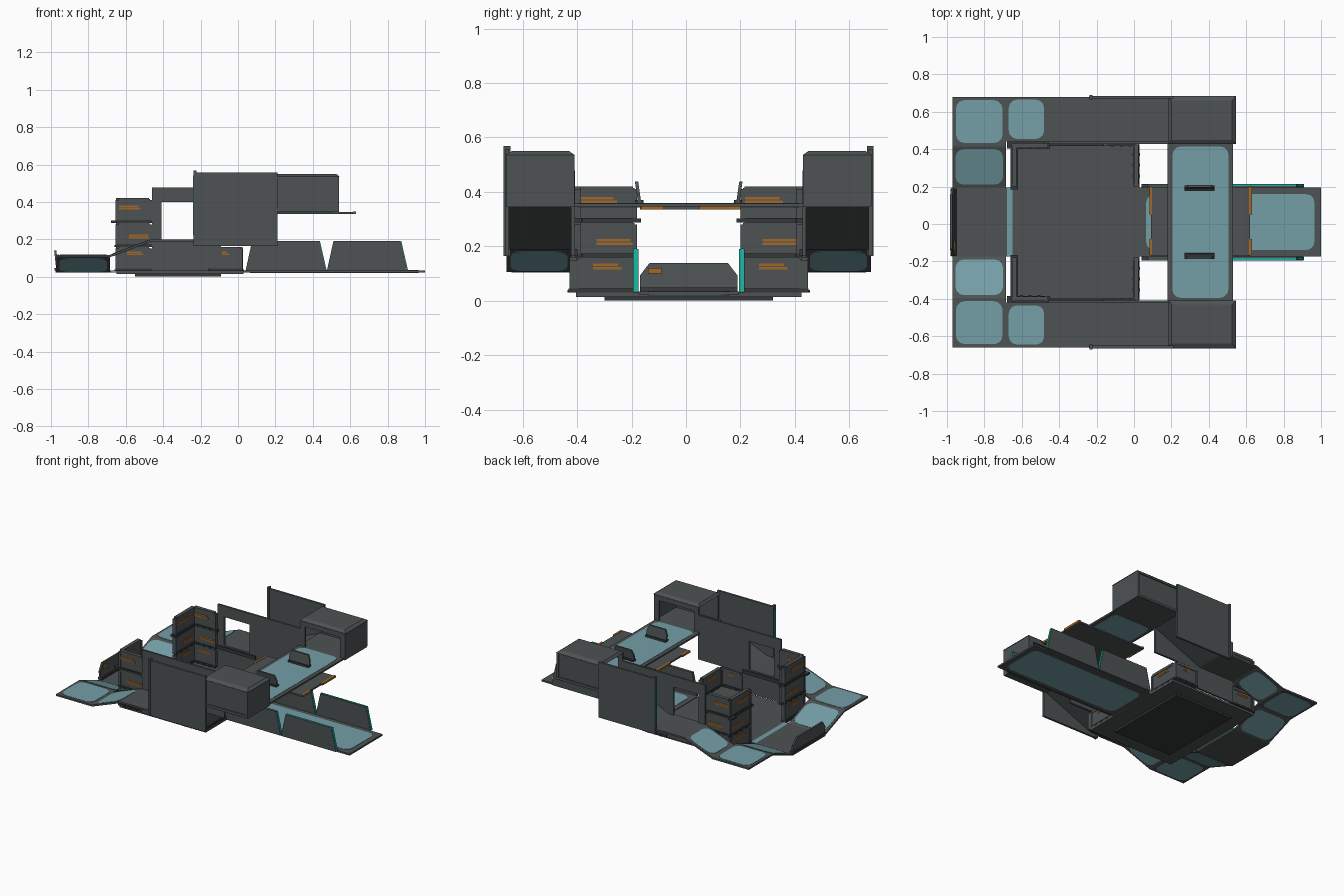
import bpy, math
from mathutils import Vector

if "Cube" in bpy.data.objects:
    bpy.data.objects.remove(bpy.data.objects["Cube"])

def mat(name, r, g, b):
    m = bpy.data.materials.new(name)
    m.diffuse_color = (r, g, b, 1)
    m.use_nodes = True
    m.node_tree.nodes["Principled BSDF"].inputs["Base Color"].default_value = m.diffuse_color
    return m

GREY = mat("grey_metal", 0.075, 0.085, 0.088)
DARK = mat("dark_trim", 0.035, 0.038, 0.04)
PANEL = mat("pale_blue_panel", 0.175, 0.345, 0.385)
ORANGE = mat("orange_strip", 0.36, 0.14, 0.02)
TEAL = mat("teal_light", 0.01, 0.42, 0.34)
CY = 0.01   # symmetry line in y

def mesh(name, verts, faces, m):
    me = bpy.data.meshes.new(name)
    me.from_pydata([tuple(v) for v in verts], [], faces)
    me.materials.append(m)
    ob = bpy.data.objects.new(name, me)
    bpy.context.collection.objects.link(ob)
    # make normals point outward
    import bmesh
    bm = bmesh.new()
    bm.from_mesh(me)
    bmesh.ops.recalc_face_normals(bm, faces=bm.faces)
    bm.to_mesh(me)
    bm.free()
    return ob

def loft(name, a, b, m):
    n = len(a)
    faces = [list(range(n)), list(range(n, 2 * n))]
    faces += [[i, (i + 1) % n, n + (i + 1) % n, n + i] for i in range(n)]
    return mesh(name, list(a) + list(b), faces, m)

def box(name, x0, x1, y0, y1, z0, z1, m=GREY):
    r = [(x0, y0), (x1, y0), (x1, y1), (x0, y1)]
    return loft(name, [(x, y, z0) for x, y in r], [(x, y, z1) for x, y in r], m)

def prism_y(name, pts, y0, y1, m=GREY):
    return loft(name, [(x, y0, z) for x, z in pts], [(x, y1, z) for x, z in pts], m)

def prism_x(name, pts, x0, x1, m=GREY):
    return loft(name, [(x0, y, z) for y, z in pts], [(x1, y, z) for y, z in pts], m)

def plate(name, x0, x1, y0, y1, zf, t=0.012, inset=None):
    """Walk plate whose height is zf(x, y); optional rounded panel on both faces."""
    r = [(x0, y0), (x1, y0), (x1, y1), (x0, y1)]
    loft(name, [(x, y, zf(x, y) - t) for x, y in r], [(x, y, zf(x, y)) for x, y in r], GREY)
    if inset:
        lo, hi = (x0 + inset, min(y0, y1) + inset), (x1 - inset, max(y0, y1) - inset)
        rad, pts = 0.045, []
        for cx, cy, a0 in ((hi[0] - rad, hi[1] - rad, 0), (lo[0] + rad, hi[1] - rad, 90),
                           (lo[0] + rad, lo[1] + rad, 180), (hi[0] - rad, lo[1] + rad, 270)):
            for k in range(4):
                a = math.radians(a0 + 30 * k)
                pts.append((cx + rad * math.cos(a), cy + rad * math.sin(a)))
        loft(name + "_panel", [(x, y, zf(x, y) - t - 0.002) for x, y in pts],
             [(x, y, zf(x, y) + 0.002) for x, y in pts], PANEL)

def flat(z):
    return lambda x, y: z

def barricade(name, along, c, a0, a1, z0, strip):
    """One wall segment 0.13 high, running along x or y at offset c."""
    def b(part, u0, u1, w, z0, z1, m):
        if along == 'x':
            box(name + part, u0, u1, c - w, c + w, z0, z1, m)
        else:
            box(name + part, c - w, c + w, u0, u1, z0, z1, m)
    L = a1 - a0
    b("_body", a0 + 0.01, a1 - 0.01, 0.009, z0, z0 + 0.125, GREY)
    b("_sill", a0, a1, 0.016, z0, z0 + 0.014, DARK)
    b("_cap", a0 + 0.015, a1 - 0.015, 0.013, z0 + 0.112, z0 + 0.13, GREY)
    for u in (a0, a1 - 0.015):
        b("_post", u, u + 0.015, 0.014, z0, z0 + 0.12, GREY)
    for k in (0.25, 0.5, 0.75):
        b("_bolt", a0 + k * L - 0.008, a0 + k * L + 0.008, 0.02, z0, z0 + 0.01, DARK)
    for dz in (0, 0.012):
        b("_strip", a0 + strip[0] * L, a0 + strip[1] * L - dz, 0.0115,
          z0 + strip[2] + dz, z0 + strip[2] + dz + 0.009, ORANGE)

def shield(name, along, c, mid, w, z0, h, lean):
    """Leaning guard board with cut top corners and a bulky foot."""
    pr = [(-w, 0), (w, 0), (w, h * .55), (w * .8, h), (-w * .8, h), (-w, h * .55)]
    def P(u, z, d):
        off = c + d + lean * z / h
        return (mid + u, off, z0 + z) if along == 'x' else (off, mid + u, z0 + z)
    loft(name, [P(u, z, -0.006) for u, z in pr], [P(u, z, 0.006) for u, z in pr], GREY)
    ft = [(-w, 0), (w, 0), (w, 0.014), (-w, 0.014)]
    loft(name + "_foot", [P(u, z, -0.015) for u, z in ft], [P(u, z, 0.015) for u, z in ft], DARK)

# Central floor
box("base_floor", -0.65, 0.03, -0.405, 0.425, 0.014, 0.03)
box("under_slab", -0.55, -0.09, -0.30, 0.32, 0.0, 0.016, DARK)

# Long low walkway to the right
plate("low_walkway", 0.03, 1.0, -0.175, 0.195, flat(0.034), 0.012, 0.035)
# Left floor with guard board
plate("left_floor", -0.975, -0.68, -0.175, 0.195, flat(0.034))
box("left_floor_light_step", -0.685, -0.65, -0.175, 0.195, 0.022, 0.034, PANEL)
shield("left_guard", 'y', -0.965, CY, 0.18, 0.034, 0.105, -0.012)
box("left_guard_strip", -0.966, -0.958, -0.14, -0.09, 0.10, 0.12, ORANGE)

# High bridge with flat wall sections slung beneath it
plate("bridge", 0.18, 0.53, CY - 0.43, CY + 0.43, flat(0.357), 0.012, 0.025)
box("bridge_wing", 0.09, 0.62, -0.17, 0.195, 0.335, 0.347)
for x in (0.082, 0.615):
    box("bridge_wing_strip", x, x + 0.015, -0.165, -0.08, 0.335, 0.349, ORANGE)
    box("bridge_wing_strip", x, x + 0.015, 0.05, 0.20, 0.335, 0.349, ORANGE)

for s, side in ((1, "back"), (-1, "front")):
    def Y(v):
        return CY + s * v

    # Low walkway side walls with lit edges
    for x in (0.04, 0.475):
        pr = [(x, 0.03), (x + 0.035, 0.19), (x + 0.395, 0.19), (x + 0.43, 0.03)]
        prism_y(side + "_walkway_wall", pr, Y(0.185), Y(0.205))
        prism_y(side + "_wall_end_light", [(x + 0.43, 0.034), (x + 0.395, 0.188),
                (x + 0.398, 0.191), (x + 0.434, 0.034)], Y(0.187), Y(0.203), TEAL)
    box(side + "_wall_top_light", 0.51, 0.87, Y(0.192), Y(0.202), 0.189, 0.192, TEAL)
    shield(side + "_bridge_guard", 'x', Y(0.18), 0.35, 0.08, 0.357, 0.082, s * 0.012)

    # Path climbing around the left corner
    v0, v1 = 0.185, 0.405
    plate(side + "_lower_ramp", -0.97, -0.685, Y(v0), Y(v1),
          lambda x, y: 0.034 + (abs(y - CY) - v0) / (v1 - v0) * 0.083, 0.012, 0.015)
    plate(side + "_corner_floor", -0.97, -0.685, Y(v1), Y(0.67), flat(0.117), 0.012, 0.018)
    plate(side + "_upper_ramp", -0.685, -0.465, Y(0.43), Y(0.67),
          lambda x, y: 0.117 + (x + 0.685) / 0.22 * 0.083, 0.012, 0.015)
    plate(side + "_gallery_floor", -0.465, -0.18, Y(0.43), Y(0.67), flat(0.2))
    plate(side + "_gallery_ramp", -0.18, 0.19, Y(0.43), Y(0.67),
          lambda x, y: 0.2 + (x + 0.18) / 0.37 * 0.155)
    plate(side + "_room_floor", 0.18, 0.54, Y(0.42), Y(0.67), flat(0.357))

    # Gallery walls: tall outer wall, inner wall with a window
    box(side + "_outer_wall", -0.235, 0.21, Y(0.66), Y(0.675), 0.165, 0.558)
    box(side + "_outer_wall_post", -0.238, -0.222, Y(0.655), Y(0.68), 0.165, 0.568)
    box(side + "_outer_wall_light", -0.241, -0.237, Y(0.66), Y(0.672), 0.22, 0.54, TEAL)
    box(side + "_inner_wall", -0.21, 0.19, Y(0.418), Y(0.432), 0.165, 0.478)
    box(side + "_window_head", -0.46, -0.21, Y(0.418), Y(0.432), 0.40, 0.478)
    box(side + "_window_jamb", -0.46, -0.408, Y(0.418), Y(0.432), 0.19, 0.40)
    box(side + "_low_wall", -0.46, -0.09, Y(0.418), Y(0.432), 0.03, 0.2)
    box(side + "_low_wall_beam", -0.46, -0.16, Y(0.408), Y(0.418), 0.165, 0.19, DARK)

    # Room at the end of the bridge
    box(side + "_room_outer_wall", 0.195, 0.54, Y(0.65), Y(0.665), 0.35, 0.537)
    box(side + "_room_end_wall", 0.527, 0.54, Y(0.425), Y(0.665), 0.35, 0.537)
    for a, b in ((0.19, 0.225), (0.50, 0.54)):
        box(side + "_room_post", a, b, Y(0.42), Y(0.432), 0.35, 0.537)
    box(side + "_room_lintel", 0.19, 0.54, Y(0.42), Y(0.432), 0.50, 0.537)
    for a, b, c, d in ((0.19, 0.54, 0.35, 0.365), (0.19, 0.54, 0.522, 0.537),
                       (0.19, 0.205, 0.365, 0.522), (0.525, 0.54, 0.365, 0.522)):
        box(side + "_room_frame", a, b, Y(0.665), Y(0.672), c, d)
    lo = [(0.185, 0.418), (0.545, 0.418), (0.545, 0.675), (0.185, 0.675)]
    hi = [(0.2, 0.44), (0.525, 0.44), (0.525, 0.65), (0.2, 0.65)]
    loft(side + "_room_roof", [(x, Y(v), 0.535) for x, v in lo],
         [(x, Y(v), 0.55) for x, v in hi], GREY)

    # Corner barricades: three high on the left, one high on the right
    strips = ((0.3, 0.75, 0.085), (0.35, 0.95, 0.045), (0.07, 0.68, 0.07))
    ya, yb = sorted((Y(0.19), Y(0.42)))
    for k, st in enumerate(strips):
        z = 0.03 + 0.13 * k
        barricade(side + "_tower_side", 'y', -0.64, ya, yb, z, st)
        barricade(side + "_tower_face", 'x', Y(0.41), -0.65, -0.46, z, st)
    barricade(side + "_low_corner_side", 'y', 0.012, ya, yb, 0.03, strips[0])
    barricade(side + "_low_corner_face", 'x', Y(0.425), -0.16, 0.025, 0.03, (0.4, 0.6, 0.085))
    # Bolted flanges round the middle of the tower
    box(side + "_tower_flange", -0.68, -0.45, Y(0.395), Y(0.43), 0.288, 0.302, DARK)
    box(side + "_tower_flange", -0.66, -0.62, Y(0.175), Y(0.43), 0.288, 0.302, DARK)
